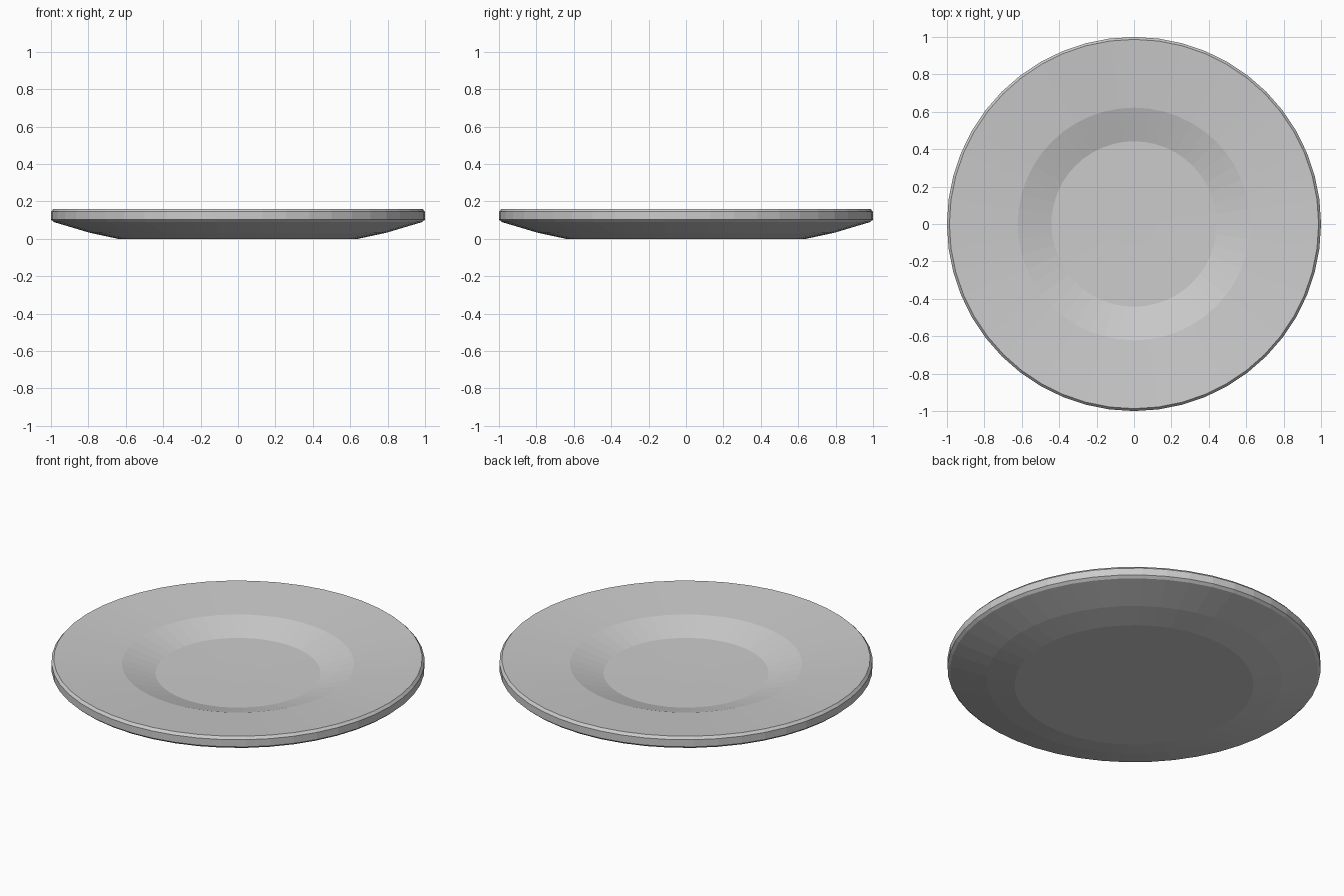
import bpy
import bmesh
from math import tau
from mathutils import Matrix, Vector

SEGMENTS = 48

cube = bpy.data.objects.get("Cube")
if cube:
    bpy.data.objects.remove(cube, do_unlink=True)

# Plain glazed grey
glaze = bpy.data.materials.new("light grey glaze")
colour = (0.6, 0.6, 0.6, 1)
glaze.diffuse_color = colour
glaze.use_nodes = True
glaze.node_tree.nodes["Principled BSDF"].inputs["Base Color"].default_value = colour

# Half section as (radius, height): underside, rounded lip, sloping rim, well
section = [
    (0, 0), (0.64, 0), (0.79, 0.032),
    (0.985, 0.09), (1, 0.103), (1, 0.145), (0.987, 0.16),
    (0.622, 0.13), (0.442, 0.075), (0.12, 0.071), (0, 0.071),
]


def lathe(name, profile, material):
    bm = bmesh.new()
    verts = [bm.verts.new((r, 0, z)) for r, z in profile]
    edges = [bm.edges.new(pair) for pair in zip(verts, verts[1:])]
    bmesh.ops.spin(bm, geom=verts + edges, cent=(0, 0, 0), axis=(0, 0, 1),
                   angle=tau, steps=SEGMENTS, use_merge=True)
    bmesh.ops.remove_doubles(bm, verts=bm.verts, dist=0.0001)
    bmesh.ops.recalc_face_normals(bm, faces=bm.faces)
    mesh = bpy.data.meshes.new(name)
    bm.to_mesh(mesh)
    bm.free()
    mesh.materials.append(material)
    obj = bpy.data.objects.new(name, mesh)
    bpy.context.collection.objects.link(obj)
    return obj


lathe("plate", section, glaze)
